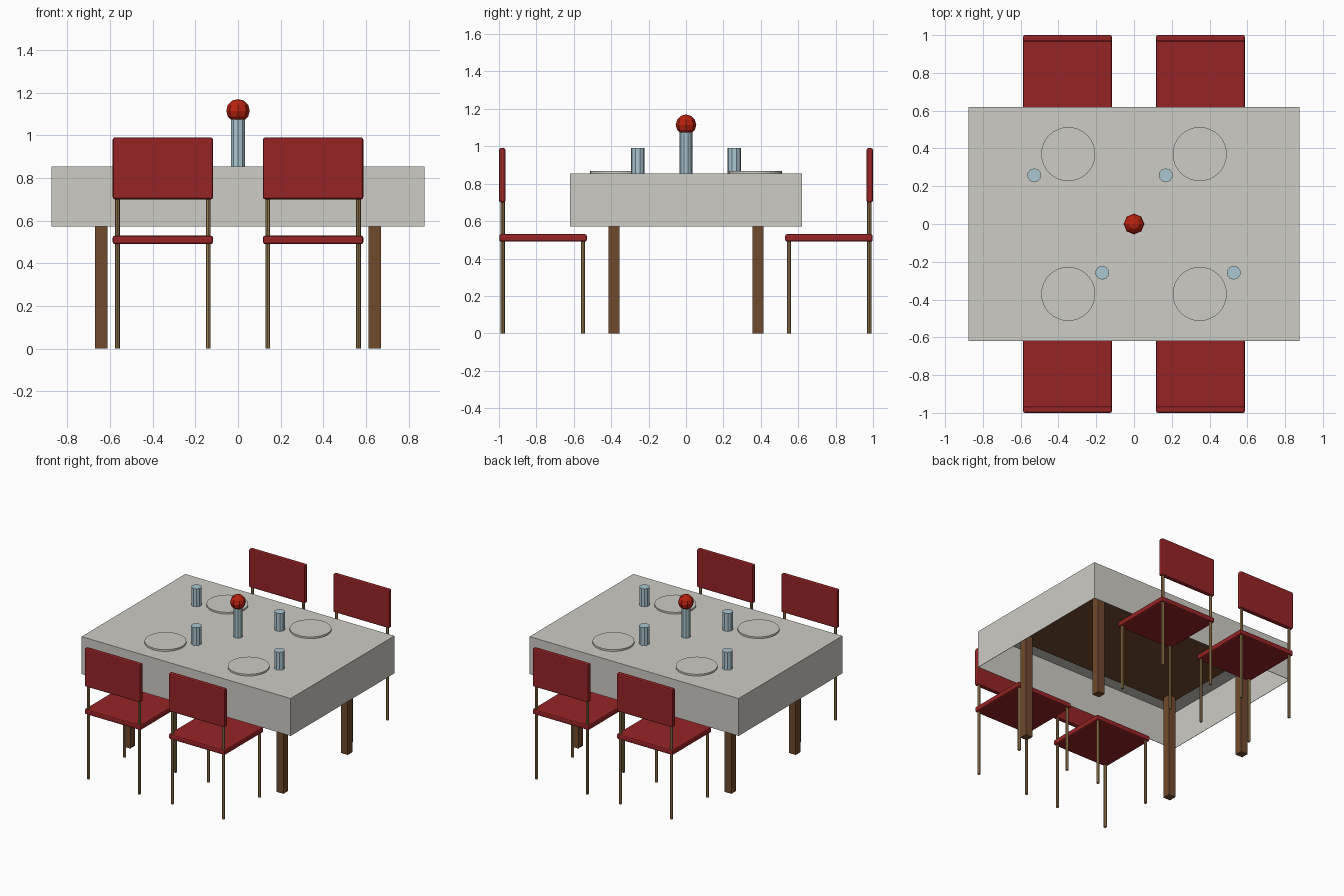
import bpy
import bmesh
from mathutils import Matrix, Vector

if "Cube" in bpy.data.objects:
    bpy.data.objects.remove(bpy.data.objects["Cube"], do_unlink=True)


def material(name, srgb):
    colour = [((c + 0.055) / 1.055) ** 2.4 for c in srgb] + [1.0]
    mat = bpy.data.materials.new(name)
    mat.use_nodes = True
    mat.diffuse_color = colour
    mat.node_tree.nodes["Principled BSDF"].inputs["Base Color"].default_value = colour
    return mat


CLOTH = material("linen grey", (0.81, 0.80, 0.77))
WOOD = material("brown wood", (0.44, 0.29, 0.18))
RED = material("red upholstery", (0.59, 0.14, 0.15))
BRASS = material("brass", (0.62, 0.50, 0.33))
GLASS = material("pale blue glass", (0.67, 0.78, 0.82))
BLOOM = material("flower red", (0.72, 0.13, 0.06))


def finish(name, bm, mat):
    mesh = bpy.data.meshes.new(name)
    bm.to_mesh(mesh)
    bm.free()
    mesh.materials.append(mat)
    obj = bpy.data.objects.new(name, mesh)
    bpy.context.collection.objects.link(obj)
    return obj


def box(name, low, high, mat, bevel=0.0):
    low, high = Vector(low), Vector(high)
    bm = bmesh.new()
    place = Matrix.Translation((low + high) / 2) @ Matrix.Diagonal((*(high - low), 1))
    bmesh.ops.create_cube(bm, size=1, matrix=place)
    obj = finish(name, bm, mat)
    if bevel:
        mod = obj.modifiers.new("rounded edges", "BEVEL")
        mod.width = bevel
        mod.segments = 2
    return obj


def cylinder(name, x, y, bottom, top, radius, sides, mat):
    bm = bmesh.new()
    bmesh.ops.create_cone(bm, cap_ends=True, segments=sides, radius1=radius,
                          radius2=radius, depth=top - bottom,
                          matrix=Matrix.Translation((x, y, (top + bottom) / 2)))
    return finish(name, bm, mat)


# Tablecloth: open-bottomed box with a thin wall
cloth = box("tablecloth", (-0.875, -0.62, 0.572), (0.875, 0.62, 0.855), CLOTH)
bm = bmesh.new()
bm.from_mesh(cloth.data)
bm.normal_update()
under = [f for f in bm.faces if f.normal.z < -0.5]
bmesh.ops.delete(bm, geom=under, context="FACES_ONLY")
bm.to_mesh(cloth.data)
bm.free()
wall = cloth.modifiers.new("cloth thickness", "SOLIDIFY")
wall.thickness = 0.004
wall.offset = -1

# Table top and legs
box("table_top", (-0.70, -0.45, 0.79), (0.70, 0.45, 0.85), WOOD)
for sx in (-1, 1):
    for sy in (-1, 1):
        x, y = 0.64 * sx, 0.385 * sy
        box("table_leg", (x - 0.029, y - 0.029, 0), (x + 0.029, y + 0.029, 0.80), WOOD)

# Chairs, two on each long side
for side in (-1, 1):
    for x in (-0.352, 0.352):
        def span(a, b):
            return sorted((a * side, b * side))

        y0, y1 = span(0.53, 0.998)
        box("chair_seat", (x - 0.235, y0, 0.49), (x + 0.235, y1, 0.53), RED, 0.01)
        y0, y1 = span(0.965, 1.0)
        box("chair_back", (x - 0.235, y0, 0.70), (x + 0.235, y1, 0.99), RED, 0.01)
        for dx in (-0.213, 0.213):
            cylinder("front_chair_leg", x + dx, 0.55 * side, 0, 0.51, 0.011, 8, BRASS)
            cylinder("rear_chair_leg", x + dx, 0.98 * side, 0, 0.75, 0.011, 8, BRASS)

# Place settings: a plate and a tumbler for each seat
for side in (-1, 1):
    for x in (-0.348, 0.348):
        cylinder("plate", x, 0.37 * side, 0.853, 0.868, 0.143, 32, CLOTH)
        cylinder("tumbler", x - 0.18 * side, 0.258 * side, 0.853, 0.99, 0.037, 10, GLASS)

# Vase and flower in the middle
cylinder("vase", 0, 0, 0.853, 1.09, 0.034, 10, GLASS)
bm = bmesh.new()
bmesh.ops.create_uvsphere(bm, u_segments=8, v_segments=6, radius=0.055,
                          matrix=Matrix.Translation((0, 0, 1.115)))
finish("flower", bm, BLOOM)
